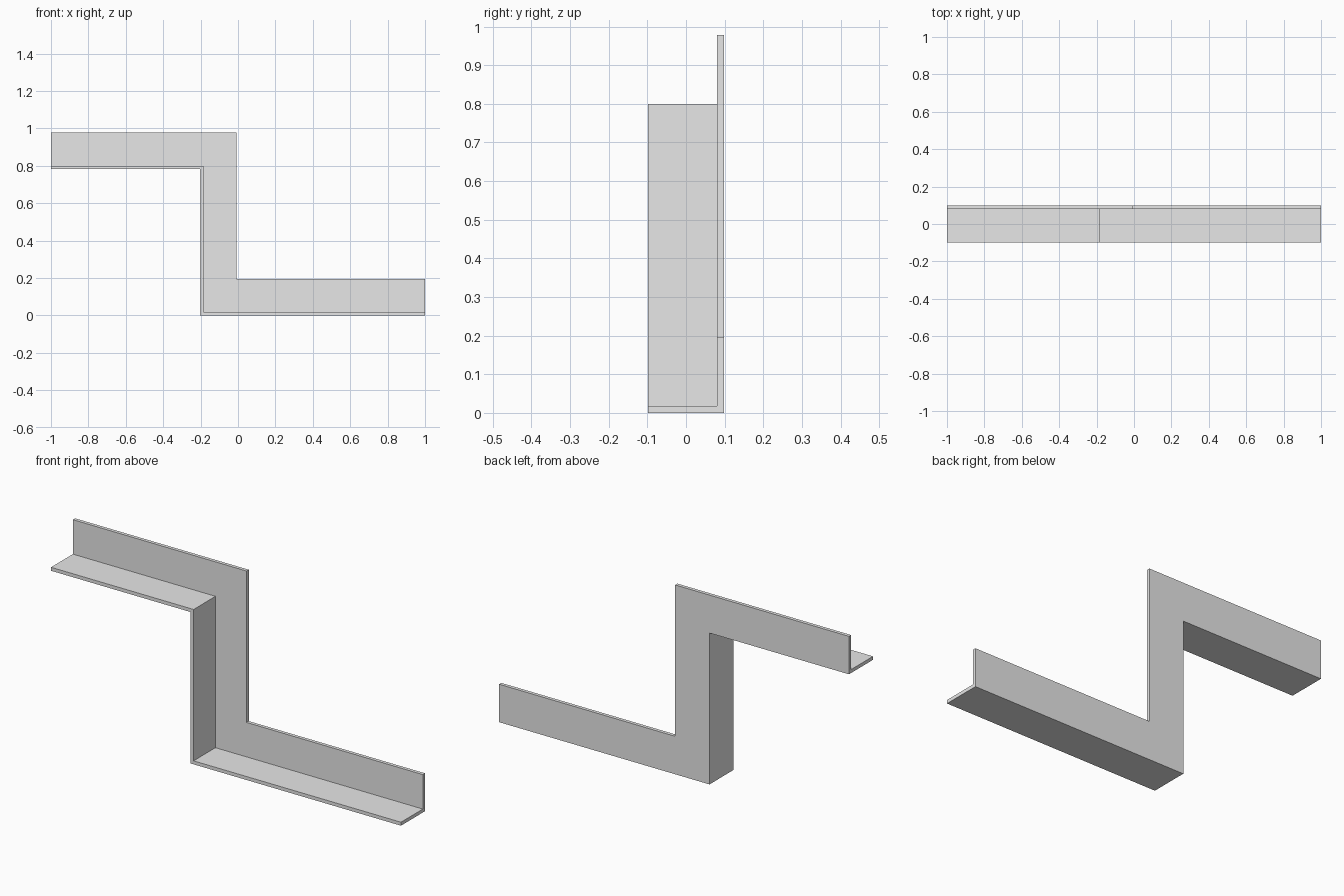
import bpy
import bmesh
from mathutils import Vector

old = bpy.data.objects.get("Cube")
if old:
    bpy.data.objects.remove(old, do_unlink=True)

WIDTH = 0.196       # leg width of the angle section
THICK = 0.018       # sheet thickness
STEP_X = -0.203     # outer face of the riser
STEP_Z = 0.782      # underside of the upper run
BACK = WIDTH / 2

# Grey metal
grey = bpy.data.materials.new("plain_grey")
grey.use_nodes = True
grey.diffuse_color = (0.8, 0.8, 0.8, 1)
grey.node_tree.nodes["Principled BSDF"].inputs["Base Color"].default_value = (0.8, 0.8, 0.8, 1)


def stepped_row(bm, d):
    """Stepped line, shifted up and sideways by d, on the web's front plane."""
    points = [(-1, STEP_Z + d), (STEP_X + d, STEP_Z + d), (STEP_X + d, d), (1, d)]
    return [bm.verts.new((x, BACK - THICK, z)) for x, z in points]


def extrude(bm, faces, dy):
    """Extrude faces along y and return the moved cap faces."""
    geom = bmesh.ops.extrude_face_region(bm, geom=faces)["geom"]
    verts = [g for g in geom if isinstance(g, bmesh.types.BMVert)]
    bmesh.ops.translate(bm, verts=verts, vec=Vector((0, dy, 0)))


# Strips of the stepped profile: flange thickness, then the rest of the web
bm = bmesh.new()
rows = [stepped_row(bm, d) for d in (0, THICK, WIDTH)]
strips = [[bm.faces.new((a[i], a[i + 1], b[i + 1], b[i])) for i in range(3)]
          for a, b in zip(rows, rows[1:])]

# Web sheet: thicken backwards, keeping the front faces as the other skin
back = bmesh.ops.duplicate(bm, geom=strips[0] + strips[1])
back_map = back["face_map"]
front_flange = [back_map[f] for f in strips[0]]
extrude(bm, strips[0] + strips[1], THICK)

# Flange: pull the outer strip forwards
extrude(bm, front_flange, THICK - WIDTH)

# Weld the skins and merge flat regions
bmesh.ops.remove_doubles(bm, verts=bm.verts[:], dist=0.0001)
bmesh.ops.recalc_face_normals(bm, faces=bm.faces[:])
bmesh.ops.dissolve_limit(bm, angle_limit=0.01, verts=bm.verts[:], edges=bm.edges[:])

mesh = bpy.data.meshes.new("stepped_angle_bracket")
bm.to_mesh(mesh)
bm.free()
mesh.materials.append(grey)
bracket = bpy.data.objects.new("stepped_angle_bracket", mesh)
bpy.context.collection.objects.link(bracket)
